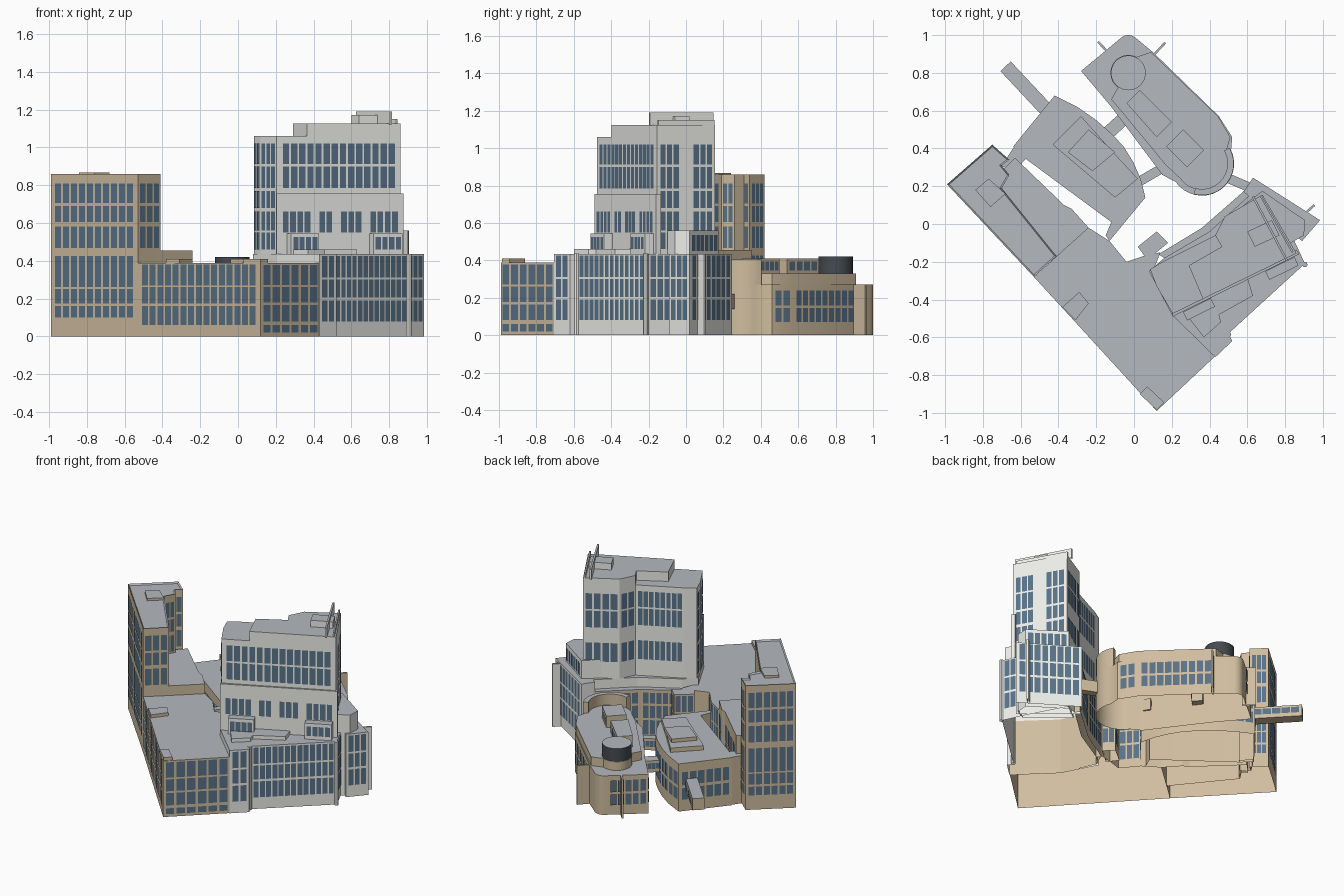
import bpy, bmesh, math
from mathutils import Vector

if "Cube" in bpy.data.objects:
    bpy.data.objects.remove(bpy.data.objects["Cube"])

def mat(name, c):
    m = bpy.data.materials.new(name)
    m.diffuse_color = (*c, 1)
    m.use_nodes = True
    m.node_tree.nodes["Principled BSDF"].inputs["Base Color"].default_value = m.diffuse_color
    return m

TAN = mat("tan_stone", (0.63, 0.51, 0.35))
GREY = mat("grey_stone", (0.85, 0.86, 0.82))
ROOF = mat("roof_grey", (0.46, 0.48, 0.52))
GLASS = mat("blue_glass", (0.10, 0.17, 0.25))
DARK = mat("dark_metal", (0.06, 0.07, 0.08))

def finish(bm, name, mats, smooth=False):
    me = bpy.data.meshes.new(name)
    bm.to_mesh(me)
    bm.free()
    ob = bpy.data.objects.new(name, me)
    bpy.context.collection.objects.link(ob)
    for m in mats:
        me.materials.append(m)
    if smooth:
        bpy.ops.object.select_all(action='DESELECT')
        ob.select_set(True)
        bpy.context.view_layer.objects.active = ob
        bpy.ops.object.shade_smooth_by_angle(angle=math.radians(30))
    return ob

def prism(name, pts, z0, z1, wall=TAN, roof=ROOF, parapet=0.0, smooth=False, floor=False):
    """Open-bottomed shell on a footprint, with a roof colour and optional sunken roof."""
    bm = bmesh.new()
    bot = [bm.verts.new((x, y, z0)) for x, y in pts]
    top = [bm.verts.new((x, y, z1)) for x, y in pts]
    n = len(pts)
    base = bm.faces.new(bot)
    cap = bm.faces.new(top)
    for i in range(n):
        bm.faces.new((bot[i], bot[(i + 1) % n], top[(i + 1) % n], top[i]))
    bmesh.ops.recalc_face_normals(bm, faces=bm.faces[:])
    if not floor:
        bm.faces.remove(base)
    cap.material_index = 1
    if parapet:
        bmesh.ops.inset_region(bm, faces=[cap], thickness=0.008, use_even_offset=True)
        for v in cap.verts:
            v.co.z -= parapet
    return finish(bm, name, (wall, roof), smooth)

def arc(cx, cy, r, a0, a1, n=12):
    return [(cx + r * math.cos(math.radians(a0 + (a1 - a0) * i / n)),
             cy + r * math.sin(math.radians(a0 + (a1 - a0) * i / n))) for i in range(n + 1)]

def strip(p, q, w):
    """Footprint of a straight strip of width w from p to q."""
    p, q = Vector(p), Vector(q)
    d = (q - p).normalized()
    s = Vector((d.y, -d.x)) * w / 2
    return [tuple(v) for v in (p + s, q + s, q - s, p - s)]

win_bm = bmesh.new()
def windows(p, q, cols, rows, fill=0.78, m=0.04, skip=()):
    """Panes on the wall p->q (outside on the right hand side)."""
    p, q = Vector(p), Vector(q)
    d = q - p
    o = Vector((d.y, -d.x)).normalized() * 0.003
    for i in range(cols):
        if i in skip:
            continue
        t0 = m + (1 - 2 * m) * (i + (1 - fill) / 2) / cols
        t1 = m + (1 - 2 * m) * (i + (1 + fill) / 2) / cols
        a, b = p + d * t0 + o, p + d * t1 + o
        for z0, z1 in rows:
            win_bm.faces.new([win_bm.verts.new((v.x, v.y, z)) for v, z in
                              ((a, z0), (b, z0), (b, z1), (a, z1))])

def wrap(pts, cols, rows, **k):
    for p, q in zip(pts, pts[1:]):
        windows(p, q, cols, rows, **k)

UP = [(0.467, 0.58), (0.605, 0.69), (0.705, 0.81)]
LOW = [(0.10, 0.16), (0.175, 0.25), (0.26, 0.425)]
B3 = [(0.06, 0.16), (0.175, 0.26), (0.27, 0.38)]
G3 = [(0.08, 0.19), (0.205, 0.30), (0.312, 0.425)]
S2 = [(0.07, 0.145), (0.16, 0.24)]

# West tan tower and its courtyard annex
tower = [(-.99, .21), (-.53, -.28), (-.41, -.17), (-.70, .19), (-.66, .26),
         (-.70, .31), (-.66, .34), (-.75, .42)]
prism("west_tower", tower, 0, .86, parapet=.01)
windows(tower[0], tower[1], 10, UP + LOW)
windows(tower[1], tower[2], 3, UP)
windows(tower[2], tower[3], 9, UP)
windows(tower[3], tower[4], 2, UP, m=.1)
windows(tower[5], tower[6], 1, UP, m=.1)
windows(tower[6], tower[7], 3, UP + LOW, m=.1)
windows(tower[7], tower[0], 6, UP + LOW)
prism("west_tower_plant_room", [(-.84, .18), (-.76, .09), (-.68, .16), (-.77, .24)], .84, .866)
annex = [(-.44, -.20), (-.24, -.02), (-.33, .08), (-.37, .10), (-.63, .35), (-.70, .28),
         (-.67, .25), (-.71, .19), (-.42, -.17)]
prism("west_annex", annex, 0, .455)
windows(annex[1], annex[2], 3, B3)
windows(annex[3], annex[4], 8, B3)

# Long low south block
low = [(-.53, -.28), (.12, -.99), (.43, -.70), (.2, -.48), (.1, -.25), (.14, -.15),
       (.05, -.17), (-.04, -.20), (-.13, -.09), (-.24, -.02)]
prism("south_block", low, 0, .388)
windows(low[0], low[1], 15, B3, m=.03)
windows(low[1], low[2], 6, [(.02, .06), (.08, .165), (.178, .26), (.272, .378)], m=.02)
windows(low[7], low[8], 3, B3)
windows(low[8], low[9], 3, B3)
prism("south_roof_box", [(-.38, -.44), (-.31, -.51), (-.24, -.42), (-.29, -.36)], .388, .41)
prism("south_corner_box", [(.03, -.90), (.12, -.985), (.16, -.945), (.07, -.86)], .388, .41)
court = [(.02, -.12), (.07, -.19), (.18, -.10), (.12, -.04)]
prism("courtyard_stair", court, 0, .39)
windows(court[2], court[3], 2, B3)
windows(court[3], court[0], 3, B3)
link = [(.16, -.18), (.40, -.04), (.62, .16), (.60, .19), (.36, -.02), (.13, -.16)]
prism("courtyard_link", link, 0, .37)
wrap(link[3:], 6, B3[:2] + [(.275, .35)])

# Grey podium
pod = [(.2, -.48), (.43, -.705), (.52, -.62), (.50, -.58), (.905, -.21), (.84, -.07),
       (.70, .19), (.62, .16), (.40, -.04), (.16, -.18), (.08, -.25)]
prism("grey_podium", pod, 0, .435, GREY)
windows(pod[1], pod[2], 2, G3, m=.1)
windows(pod[3], pod[4], 13, G3, m=.03)
windows(pod[4], pod[5], 3, G3, m=.1)
for t in (0, 1):
    x, y = .50 + .405 * t, -.585 + .37 * t
    prism(f"podium_pier_{t}", arc(x, y, .014, 0, 315, 7), 0, .437, GREY)
prism("podium_terrace", [(.26, -.46), (.37, -.60), (.46, -.52), (.45, -.48), (.63, -.38),
                         (.60, -.28)], .435, .46, GREY)

# Grey tower: low roof, raised roof and lower stage
gt = [(.205, -.475), (.86, -.155), (.68, .155), (.48, .04), (.43, -.06), (.15, -.20),
      (.085, -.24), (.12, -.33)]
prism("grey_tower", gt, .435, 1.06, GREY)
prism("grey_tower_upper", [(.365, -.397), (.86, -.155), (.68, .155), (.48, .04), (.43, -.06),
                           (.465, -.12), (.29, -.22)], 1.06, 1.125, GREY)
TOP = [(.785, .90), (.912, 1.02)]
FULL = [(.46, .55), (.56, .66), (.68, .77), (.785, .90), (.912, 1.02)]
REAR = [(.55, .68)] + TOP
windows(gt[0], gt[1], 14, TOP)
windows(gt[1], gt[2], 8, FULL, skip=(3, 4))
windows(gt[2], gt[3], 4, REAR)
windows(gt[3], gt[4], 2, REAR)
windows(gt[4], gt[5], 8, REAR)
windows(gt[6], gt[7], 2, FULL)
windows(gt[7], gt[0], 3, FULL)
stage = [(.205, -.49), (.875, -.16), (.86, -.135), (.20, -.46)]
prism("tower_lower_stage", stage, .435, .755, GREY)
windows(stage[0], stage[1], 16, [(.55, .66)], skip=(4, 7, 11))
for i, (a, b) in enumerate(((.08, .30), (.73, .96))):
    p, q = [(.205 + .67 * t + .012, -.49 + .33 * t - .024) for t in (a, b)]
    prism(f"stage_bay_{i}", strip(p, q, .05), .435, .545, GREY)
    windows((p[0] + .011, p[1] - .0225), (q[0] + .011, q[1] - .0225), 4, [(.46, .525)])
prism("tower_plant_room", [(.60, -.04), (.64, -.12), (.77, -.06), (.73, .02)], 1.125, 1.17, GREY)
prism("roof_screen_outer", strip((.81, -.195), (.63, .145), .012), 1.12, 1.19, GREY)
prism("roof_screen_inner", strip((.84, -.15), (.67, .15), .01), 1.10, 1.15, GREY)

# East stair block and thin wing
mid = [(.83, -.10), (.90, -.06), (.905, .02), (.68, .175), (.58, .10)]
prism("east_block", mid, 0, .56, GREY)
windows(mid[2], mid[3], 6, [(.45, .535)])
wing = [(.89, -.09), (.985, .02), (.63, .245), (.58, .17)]
prism("east_wing", wing, 0, .435, GREY)
windows(wing[0], wing[1], 3, G3, m=.08)
windows(wing[1], wing[2], 8, G3)
prism("east_fin", strip((.91, .06), (.955, .10), .012), 0, .435, GREY)

# North-east rounded building
end = arc(.36, .32, .17, 215, 385, 16)
ne = [(-.28, .81), (-.12, .62), (.15, .26)] + end + [(.52, .46), (.45, .57), (.10, .91)] \
    + arc(-.03, .94, .06, 45, 135, 8)
prism("rounded_building", ne, 0, .27, smooth=True)
prism("rounded_building_upper", [(-.12, .66), (.17, .31)] + arc(.36, .32, .14, 215, 385, 12)
      + [(.51, .46), (.445, .57), (.09, .91), (.0, .88)], .27, .33, smooth=True)
prism("curved_screen_wall", arc(.36, .32, .168, 255, 390, 14) + arc(.36, .32, .135, 390, 255, 14),
      .27, .405, smooth=True)
windows((.45, .57), (.10, .91), 9, S2)
windows((.52, .46), (.45, .57), 2, S2, m=.1)
windows((-.09, .98), (-.28, .81), 5, S2)
windows((-.28, .81), (-.12, .62), 4, S2)
windows((-.12, .62), (.15, .26), 7, S2)
for i, b in enumerate(([(-.04, .64), (.12, .46), (.20, .54), (.03, .71)],
                       [(.17, .41), (.28, .30), (.37, .39), (.26, .50)])):
    prism(f"roof_plant_room_{i}", b, .33, .41)
    windows(b[2], b[3], 4, [(.345, .395)])
prism("tank_base", arc(-.03, .80, .095, 0, 345, 23), .27, .33, smooth=True)
prism("roof_tank", arc(-.03, .80, .092, 0, 348.75, 31), .33, .42, DARK, smooth=True)
for i, (p, q) in enumerate((((-.19, .965), (-.13, .90)), ((.165, .96), (.10, .89)))):
    prism(f"wall_fin_{i}", strip(p, q, .012), 0, .27)

# Middle building with a bowed front
bow = [(.06, .14), (.035, .24), (-.005, .33), (-.055, .41), (-.11, .47), (-.20, .55),
       (-.30, .62), (-.42, .68)]
prism("bowed_building", [(-.13, -.09), *bow, (-.64, .41), (-.58, .35), (-.12, .01), (-.15, -.06)],
      0, .33, smooth=True)
wrap(bow, 2, [(.08, .16), (.18, .27)])
windows(bow[-1], (-.64, .41), 6, [(.08, .16), (.18, .27)])
windows((-.13, -.09), bow[0], 4, [(.08, .16), (.18, .27)])
windows((-.58, .35), (-.12, .01), 9, [(.08, .16), (.18, .27)])
prism("bowed_roof_box_large", [(-.43, .42), (-.10, .14), (.02, .24), (-.12, .39), (-.28, .57)],
      .33, .36)
prism("bowed_roof_box_small", [(-.35, .38), (-.22, .28), (-.10, .38), (-.24, .50)], .36, .385)
prism("annex_connector", [(-.70, .31), (-.64, .27), (-.56, .36), (-.62, .43)], 0, .33)

# Footbridges
for name, p, q, w in (("west_footbridge", (-.68, .835), (-.46, .60), .075),
                      ("upper_link_bridge", (-.14, .48), (-.03, .58), .07),
                      ("lower_link_bridge", (.02, .22), (.14, .29), .05),
                      ("east_link_bridge", (.48, .25), (.62, .19), .05)):
    a, b, c, d = strip(p, q, w)
    prism(name, (a, b, c, d), .14, .22, floor=True)
    if not name.startswith("east"):
        windows(a, b, 5, [(.165, .205)], fill=.9)
        windows(c, d, 5, [(.165, .205)], fill=.9)

finish(win_bm, "window_panes", (GLASS,))
